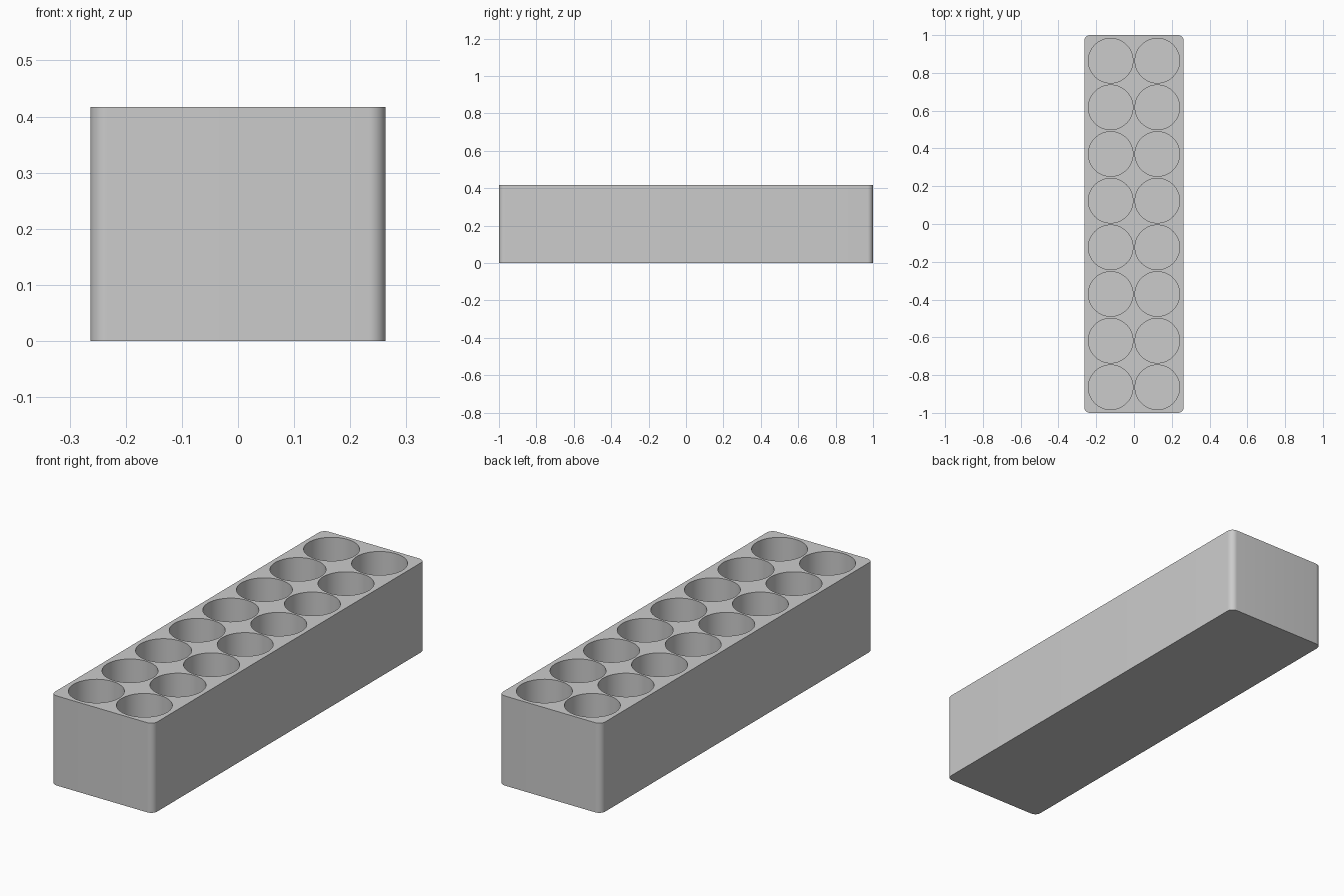
import bpy
import bmesh
from mathutils import Matrix, Vector

WIDTH, LENGTH, HEIGHT = 0.526, 2.0, 0.417
CORNER = 0.03
COLUMNS, ROWS, PITCH = 2, 8, 0.247
HOLE_RADIUS, FLOOR = 0.118, 0.022

cube = bpy.data.objects.get("Cube")
if cube:
    bpy.data.objects.remove(cube, do_unlink=True)

# Single plain grey
grey = bpy.data.materials.new("plain grey")
grey.use_nodes = True
colour = (0.6, 0.6, 0.6, 1)
grey.diffuse_color = colour
grey.node_tree.nodes["Principled BSDF"].inputs["Base Color"].default_value = colour


def make_object(name, bm):
    bmesh.ops.recalc_face_normals(bm, faces=bm.faces)
    mesh = bpy.data.meshes.new(name)
    bm.to_mesh(mesh)
    bm.free()
    mesh.materials.append(grey)
    obj = bpy.data.objects.new(name, mesh)
    bpy.context.collection.objects.link(obj)
    return obj


# Block with rounded upright edges
bm = bmesh.new()
bmesh.ops.create_cube(bm, size=1)
bmesh.ops.scale(bm, vec=(WIDTH, LENGTH, HEIGHT), verts=bm.verts)
bmesh.ops.translate(bm, vec=(0, 0, HEIGHT / 2), verts=bm.verts)
upright = [e for e in bm.edges
           if abs((e.verts[0].co - e.verts[1].co).normalized().z) > 0.9]
bmesh.ops.bevel(bm, geom=upright, offset=CORNER, segments=10,
                profile=0.5, affect='EDGES')
holder = make_object("holder_block", bm)

# Round pockets in a regular grid, open at the top
bm = bmesh.new()
for column in range(COLUMNS):
    for row in range(ROWS):
        place = Vector(((column - (COLUMNS - 1) / 2) * PITCH,
                        (row - (ROWS - 1) / 2) * PITCH,
                        FLOOR + HEIGHT / 2))
        bmesh.ops.create_cone(bm, cap_ends=True, segments=64,
                              radius1=HOLE_RADIUS, radius2=HOLE_RADIUS,
                              depth=HEIGHT, matrix=Matrix.Translation(place))
cutter = make_object("pocket_cutter", bm)
cutter.hide_render = True

# Cut the pockets, then drop the cutter
cut = holder.modifiers.new("pockets", 'BOOLEAN')
cut.operation = 'DIFFERENCE'
cut.solver = 'EXACT'
cut.object = cutter
bpy.ops.object.select_all(action='DESELECT')
holder.select_set(True)
bpy.context.view_layer.objects.active = holder
bpy.ops.object.modifier_apply(modifier=cut.name)
bpy.data.objects.remove(cutter, do_unlink=True)

bpy.ops.object.shade_smooth_by_angle()
